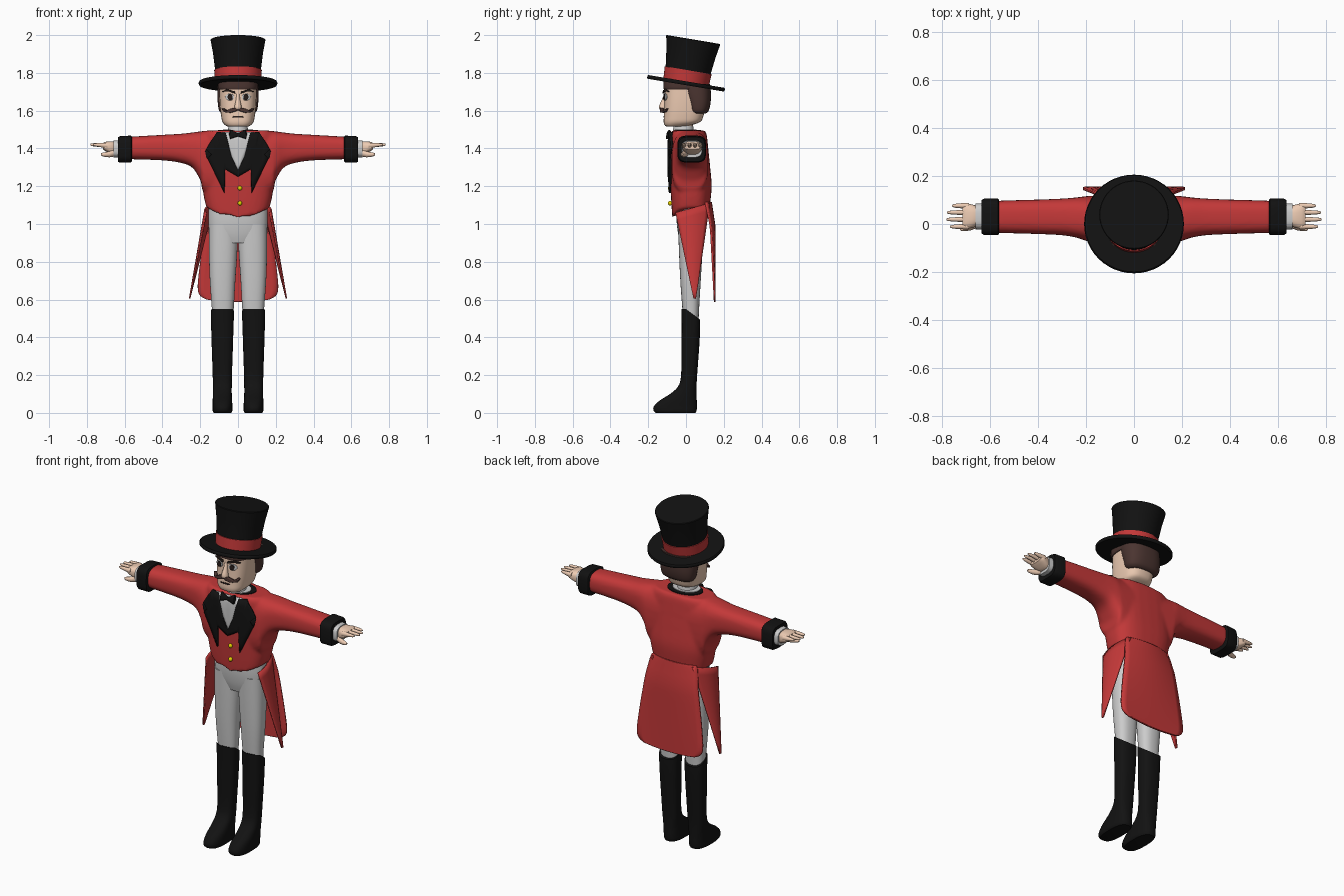
import bpy, bmesh, math
from mathutils import Vector
from mathutils.bvhtree import BVHTree

if "Cube" in bpy.data.objects:
    bpy.data.objects.remove(bpy.data.objects["Cube"])


def material(name, r, g, b):
    m = bpy.data.materials.new(name)
    m.diffuse_color = (r, g, b, 1)
    m.use_nodes = True
    m.node_tree.nodes["Principled BSDF"].inputs["Base Color"].default_value = m.diffuse_color
    return m


RED = material("red", 0.55, 0.04, 0.04)
BLACK = material("black", 0.006, 0.006, 0.006)
SKIN = material("skin", 0.85, 0.6, 0.45)
BROWN = material("brown", 0.07, 0.035, 0.03)
DARK = material("dark", 0.02, 0.012, 0.01)
GOLD = material("gold", 0.8, 0.65, 0.0)
WHITE = material("white", 0.9, 0.9, 0.9)


def finish(name, bm, mat=None, mirror=False, thick=0, angle=40):
    bmesh.ops.recalc_face_normals(bm, faces=bm.faces)
    me = bpy.data.meshes.new(name)
    bm.to_mesh(me)
    bm.free()
    me.shade_smooth()
    me.set_sharp_from_angle(angle=math.radians(angle))
    ob = bpy.data.objects.new(name, me)
    bpy.context.collection.objects.link(ob)
    if mat:
        me.materials.append(mat)
    if thick:
        mod = ob.modifiers.new("thickness", 'SOLIDIFY')
        mod.thickness, mod.offset = thick, 0
    if mirror:
        ob.modifiers.new("mirror", 'MIRROR')
    return ob


def catmull(rings, steps):
    out = []
    for i in range(len(rings) - 1):
        p = [rings[max(0, min(len(rings) - 1, i + k))] for k in (-1, 0, 1, 2)]
        for s in range(steps):
            t = s / steps
            out.append([b + 0.5 * t * (c - a + t * (2*a - 5*b + 4*c - d + t * (3*(b - c) + d - a)))
                        for a, b, c, d in zip(*p)])
    return out + [list(rings[-1])]


def loft(bm, rings, axis='Z', n=2.0, steps=4, seg=32, warp=None):
    """rings: (position, a_min, a_max, b_min, b_max); superellipse sections along an axis."""
    loops = []
    for p, a0, a1, b0, b1 in catmull(rings, steps):
        loop = []
        for k in range(seg):
            c, s = math.cos(math.tau * k / seg), math.sin(math.tau * k / seg)
            a = (a0 + a1) / 2 + (a1 - a0) / 2 * math.copysign(abs(c) ** (2 / n), c)
            b = (b0 + b1) / 2 + (b1 - b0) / 2 * math.copysign(abs(s) ** (2 / n), s)
            v = Vector((a, b, p) if axis == 'Z' else (p, a, b))
            loop.append(bm.verts.new(warp(v) if warp else v))
        loops.append(loop)
    for lo, hi in zip(loops, loops[1:]):
        for k in range(seg):
            bm.faces.new((lo[k], lo[(k + 1) % seg], hi[(k + 1) % seg], hi[k]))
    bm.faces.new(loops[0])
    bm.faces.new(loops[-1])
    return bm


def part(name, rings, mat=None, mirror=False, **kw):
    return finish(name, loft(bmesh.new(), rings, **kw), mat, mirror)


def surface(ob):
    return BVHTree.FromObject(ob, bpy.context.evaluated_depsgraph_get())


def patch(name, outline, tree, mat, lift, thick=0.01, fallback=-0.07):
    """Flat (x, z) outline laid onto the front of a surface, mirrored."""
    bm = bmesh.new()
    bm.faces.new([bm.verts.new((x, 0, z)) for x, z in outline])
    bmesh.ops.triangulate(bm, faces=bm.faces)
    bmesh.ops.subdivide_edges(bm, edges=bm.edges, cuts=4, use_grid_fill=True)
    for v in bm.verts:
        hit = tree.ray_cast(Vector((v.co.x, -1, v.co.z)), Vector((0, 1, 0)))[0]
        v.co.y = min(hit.y if hit else fallback, 0.0) - lift
    return finish(name, bm, mat, True, thick)


def ellipse(x, z, rx, rz, n=16):
    return [(x + rx * math.cos(math.tau * k / n), z + rz * math.sin(math.tau * k / n)) for k in range(n)]


def sym(rings):
    return [(p, -w, w, b0, b1) for p, w, b0, b1 in rings]


# Coat: torso and sleeves fused into one smooth skin, hem dipping at the centre
def hem(v):
    if v.z < 1.2:
        v.z += 0.06 * (v.x / 0.17) ** 2 * (1.2 - v.z) / 0.17
    return v


bm = loft(bmesh.new(), sym([(1.03, .168, -.072, .118), (1.1, .18, -.077, .127), (1.2, .19, -.082, .136),
          (1.3, .2, -.085, .128), (1.4, .2, -.085, .118), (1.47, .19, -.083, .11), (1.494, .17, -.075, .10)]),
          n=2.8, warp=hem)
half = [(.575, -.037, .097, 1.343, 1.462), (.4, -.042, .102, 1.337, 1.472), (.3, -.047, .106, 1.323, 1.478),
        (.24, -.057, .111, 1.297, 1.485), (.2, -.07, .116, 1.235, 1.49), (.15, -.076, .118, 1.15, 1.493)]
loft(bm, [(-r[0], *r[1:]) for r in half] + half[::-1], axis='X', n=2.8)
coat = finish("coat", bm, RED)
rm = coat.modifiers.new("fuse", 'REMESH')
rm.mode, rm.voxel_size, rm.use_smooth_shade = 'VOXEL', 0.009, True
sm = coat.modifiers.new("soften", 'SMOOTH')
sm.factor, sm.iterations = 0.5, 6
coat_skin = surface(coat)

# Shirt front, lapels, bow tie, buttons
patch("shirt_front", [(0, 1.27), (.085, 1.485), (0, 1.485)], coat_skin, None, .003)
patch("lapel", [(.065, 1.482), (.11, 1.487), (.17, 1.395), (.14, 1.368), (.16, 1.345), (.072, 1.165),
                (.068, 1.29), (0, 1.25), (0, 1.285), (.035, 1.36)], coat_skin, BLACK, .008, .012)
patch("bow_tie", [(0, 1.478), (.042, 1.495), (.046, 1.472), (.042, 1.45), (0, 1.464)], coat_skin, BLACK, .014, .016)
for i, z in enumerate((1.27, 1.19, 1.11)):
    bm = bmesh.new()
    bmesh.ops.create_uvsphere(bm, u_segments=16, v_segments=10, radius=.012)
    bmesh.ops.translate(bm, verts=bm.verts, vec=(.01, -.084, z))
    finish(f"button_{i + 1}", bm, GOLD)

# Collars and neck
part("coat_collar", sym([(1.46, .112, -.07, .085), (1.498, .105, -.065, .078)]), BLACK, steps=1)
part("shirt_yoke", sym([(1.46, .085, -.068, .06), (1.501, .08, -.066, .055)]), steps=1)
part("shirt_collar", sym([(1.47, .058, -.075, .045), (1.518, .05, -.065, .038)]), steps=1)
part("neck", sym([(1.49, .043, -.058, .035), (1.57, .043, -.058, .04)]), SKIN, steps=1)

# Coat tails: tapering side flaps and a broad back panel
bm = bmesh.new()
grid = []
for j in range(13):
    t = j / 12
    row = []
    for i in range(9):
        u = i / 8
        top = Vector((.168 + .05 * u - .09 * u * u, -.055 + .18 * u, 1.06 + .05 * u))
        tip = Vector((.256, .04 + .012 * u, .605))
        row.append(bm.verts.new(top.lerp(tip, t)))
    grid.append(row)
for j in range(12):
    for i in range(8):
        bm.faces.new((grid[j][i], grid[j][i + 1], grid[j + 1][i + 1], grid[j + 1][i]))
finish("side_tail", bm, RED, True, .008)

bm = bmesh.new()
grid = []
profile = catmull([(1.115, .14), (1.08, .155), (.9, .185), (.75, .206), (.66, .213), (.62, .2), (.6, .165)], 4)
for z, w in profile:
    f = (1.115 - z) / .515
    grid.append([bm.verts.new((w * k / 6, .132 + .02 * min(1, f * 4) - .028 * (k / 6) ** 2 * (1 - f),
                               z - .012 * f * (1 - (k / 6) ** 2))) for k in range(-6, 7)])
for lo, hi in zip(grid, grid[1:]):
    for i in range(12):
        bm.faces.new((lo[i], lo[i + 1], hi[i + 1], hi[i]))
finish("back_tail", bm, RED, False, .01)

# Trousers
part("trouser_hips", sym([(.9, .1, -.03, .08), (.95, .148, -.042, .095), (1.02, .157, -.05, .1),
                          (1.1, .155, -.05, .1)]), n=2.4)
part("trouser_leg", [(.48, .028, .135, -.012, .066), (.56, .022, .139, -.02, .07), (.7, .014, .149, -.03, .078),
                     (.85, .004, .154, -.037, .087), (1.0, -.002, .155, -.042, .095)], mirror=True, n=2.4)


# Boots: scooped at the back of the top edge
def scoop(v):
    if v.z > .45:
        v.z -= (v.z - .45) / .1 * max(0, v.y) * .75
    return v


part("boot", [(0, .036, .128, -.16, .05), (.012, .03, .134, -.172, .056), (.035, .03, .134, -.17, .058),
              (.065, .031, .134, -.14, .057), (.1, .033, .133, -.085, .056), (.14, .033, .133, -.042, .056),
              (.2, .032, .134, -.026, .059), (.35, .027, .139, -.024, .07), (.45, .024, .142, -.023, .075),
              (.55, .021, .144, -.024, .075)], BLACK, True, n=2.6, warp=scoop)

# Cuffs and hands
part("coat_cuff", [(.562, -.04, .1, 1.333, 1.462), (.567, -.046, .106, 1.325, 1.468),
                   (.625, -.046, .106, 1.325, 1.465), (.635, -.04, .1, 1.33, 1.46)],
     BLACK, True, axis='X', n=4, steps=1)
part("shirt_cuff", [(.6, -.025, .088, 1.35, 1.445), (.66, -.022, .085, 1.352, 1.442)],
     None, True, axis='X', n=3, steps=1)
part("palm", [(.64, .0, .07, 1.365, 1.432), (.67, -.015, .08, 1.37, 1.438), (.7, -.02, .086, 1.385, 1.435),
              (.715, -.014, .08, 1.395, 1.428)], SKIN, True, axis='X', n=2.8)
for i, (y, tip) in enumerate(((-.011, .768), (.019, .782), (.048, .78), (.076, .76))):
    part(f"finger_{i + 1}", [(.69, y - .012, y + .012, 1.4, 1.43), (.73, y - .01, y + .01, 1.407, 1.429),
                             (tip - .01, y - .007, y + .007, 1.412, 1.427), (tip, y - .003, y + .003, 1.416, 1.423)],
         SKIN, True, axis='X', seg=12, steps=2)
part("thumb", [(.645, -.012, .02, 1.36, 1.4), (.68, -.026, .004, 1.353, 1.385), (.715, -.03, -.01, 1.358, 1.378),
               (.725, -.025, -.015, 1.364, 1.374)], SKIN, True, axis='X', seg=12, steps=2)

# Head and facial features
head = part("head", sym([(1.515, .05, -.1, -.03), (1.522, .066, -.112, .02), (1.54, .082, -.118, .075),
            (1.57, .089, -.117, .092), (1.61, .094, -.115, .1), (1.67, .098, -.113, .11), (1.76, .1, -.11, .115)]),
            SKIN, n=2.8)
face = surface(head)
part("nose", sym([(1.6, .01, -.125, -.1), (1.608, .02, -.14, -.1), (1.625, .018, -.142, -.1),
                  (1.66, .011, -.127, -.1), (1.69, .008, -.115, -.1)]), SKIN, seg=16)
patch("eye_white", ellipse(.043, 1.672, .023, .018), face, WHITE, .002, .006)
patch("eye_pupil", ellipse(.041, 1.672, .013, .016), face, DARK, .006, .006)
patch("eyebrow", [(.014, 1.69), (.05, 1.702), (.082, 1.7), (.06, 1.714), (.016, 1.702)], face, DARK, .007)
patch("moustache", [(0, 1.613), (.025, 1.615), (.06, 1.6), (.08, 1.612), (.07, 1.593), (.04, 1.589),
                    (.015, 1.596), (0, 1.602)], face, BROWN, .014, .018)
patch("mouth", [(0, 1.572), (.03, 1.57), (.03, 1.565), (0, 1.563)], face, DARK, .001, .004)
part("hair_back", sym([(1.585, .085, .03, .105), (1.6, .1, .012, .12), (1.64, .107, .0, .13), (1.69, .109, -.02, .132),
                       (1.74, .108, -.04, .128)]), BROWN, n=2.5)
part("hair_fringe", sym([(1.712, .102, -.117, .1), (1.725, .107, -.12, .11), (1.77, .106, -.118, .11)]), BROWN, n=2.8)

# Top hat, tipped back
for name, rings, mat in (
        ("hat_brim", [(-.01, .204), (-.004, .208), (.004, .208), (.01, .204)], BLACK),
        ("hat_crown", [(0, .116), (.08, .122), (.16, .132), (.232, .145), (.235, .142)], BLACK),
        ("hat_band", [(.008, .122), (.07, .126)], RED)):
    ob = part(name, [(z, -r, r, -r, r) for z, r in rings], mat, steps=1, seg=48)
    ob.location = (0, 0, 1.745)
    ob.rotation_euler = (math.radians(-9.5), 0, 0)
